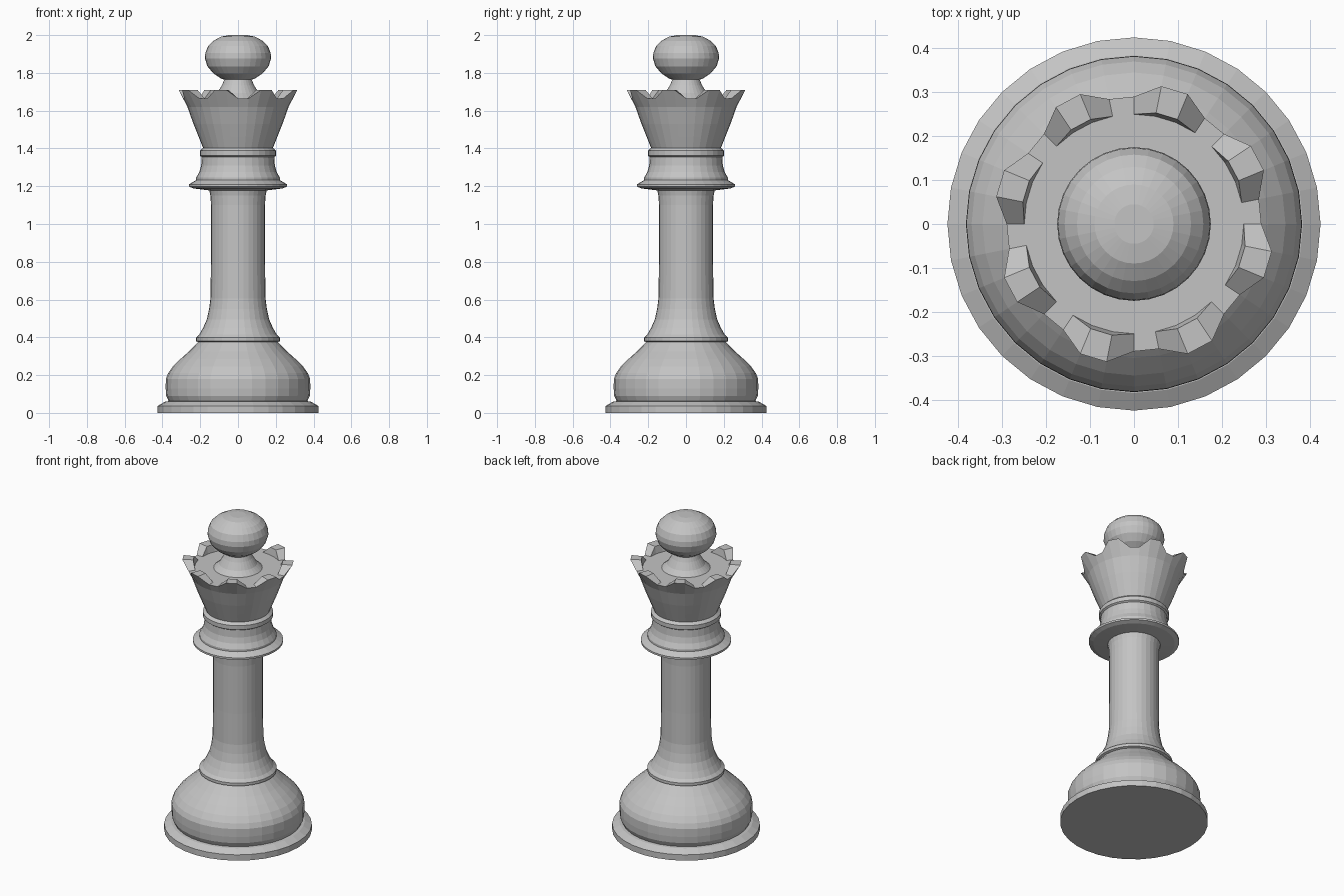
import bpy
import bmesh
import math

SIDES = 32

default = bpy.data.objects.get("Cube")
if default:
    bpy.data.objects.remove(default, do_unlink=True)

# Single plain material
grey = bpy.data.materials.new("plain_grey")
grey.use_nodes = True
colour = (0.55, 0.55, 0.55, 1)
grey.diffuse_color = colour
grey.node_tree.nodes["Principled BSDF"].inputs["Base Color"].default_value = colour


def lathe(name, profile, cap_bottom=False, cap_top=False):
    """Turn a profile around z. A point is (r, z), or (r, z, low_r, low_z)
    where the low pair is used in the notches between the teeth."""
    bm = bmesh.new()
    rings = []
    for point in profile:
        ring = []
        for k in range(SIDES):
            notch = len(point) == 4 and k % 4 in (0, 3)
            r, z = point[2:] if notch else point[:2]
            a = 2 * math.pi * k / SIDES
            ring.append(bm.verts.new((r * math.sin(a), r * math.cos(a), z)))
        rings.append(ring)
    for low, high in zip(rings, rings[1:]):
        for k in range(SIDES):
            n = (k + 1) % SIDES
            bm.faces.new((low[k], high[k], high[n], low[n]))
    if cap_bottom:
        bm.faces.new(rings[0])
    if cap_top:
        bm.faces.new(rings[-1][::-1])
    # Merge the points where the notches meet the crown floor
    bmesh.ops.remove_doubles(bm, verts=bm.verts[:], dist=0.0005)
    mesh = bpy.data.meshes.new(name)
    bm.to_mesh(mesh)
    bm.free()
    mesh.materials.append(grey)
    obj = bpy.data.objects.new(name, mesh)
    bpy.context.collection.objects.link(obj)
    return obj


# Wide foot and rounded base
lathe("base", [(.425, 0), (.425, .037), (.385, .06), (.367, .062), (.38, .09),
               (.383, .13), (.382, .18), (.37, .21), (.345, .245), (.305, .285),
               (.26, .325), (.225, .36), (.21, .375)], cap_bottom=True)

# Ring at the foot of the stem
lathe("base_ring", [(.21, .375), (.223, .38), (.223, .398), (.205, .415)])

# Stem, flared at both ends
lathe("stem", [(.205, .415), (.185, .45), (.165, .495), (.153, .55), (.146, .605),
               (.143, .8), (.143, 1.1), (.146, 1.15), (.152, 1.178)])

# Broad collar and the waist above it
lathe("collar", [(.152, 1.178), (.235, 1.188), (.26, 1.198), (.26, 1.21),
                 (.222, 1.232), (.222, 1.245), (.205, 1.275), (.195, 1.31),
                 (.192, 1.355)])

# Ring under the crown
lathe("crown_ring", [(.192, 1.355), (.202, 1.362), (.202, 1.388), (.185, 1.403)])

# Crown with eight teeth and a flat floor
lathe("crown", [(.185, 1.403), (.208, 1.46), (.236, 1.53), (.268, 1.62),
                (.32, 1.71, .29, 1.665), (.258, 1.71, .25, 1.665),
                (.25, 1.665), (.14, 1.665)])

# Finial neck and squashed ball
lathe("finial", [(.14, 1.665), (.11, 1.693), (.085, 1.735), (.072, 1.765),
                 (.085, 1.767), (.13, 1.797), (.162, 1.835), (.175, 1.875),
                 (.173, 1.905), (.158, 1.943), (.13, 1.97), (.09, 1.992),
                 (.045, 2.0)], cap_top=True)
